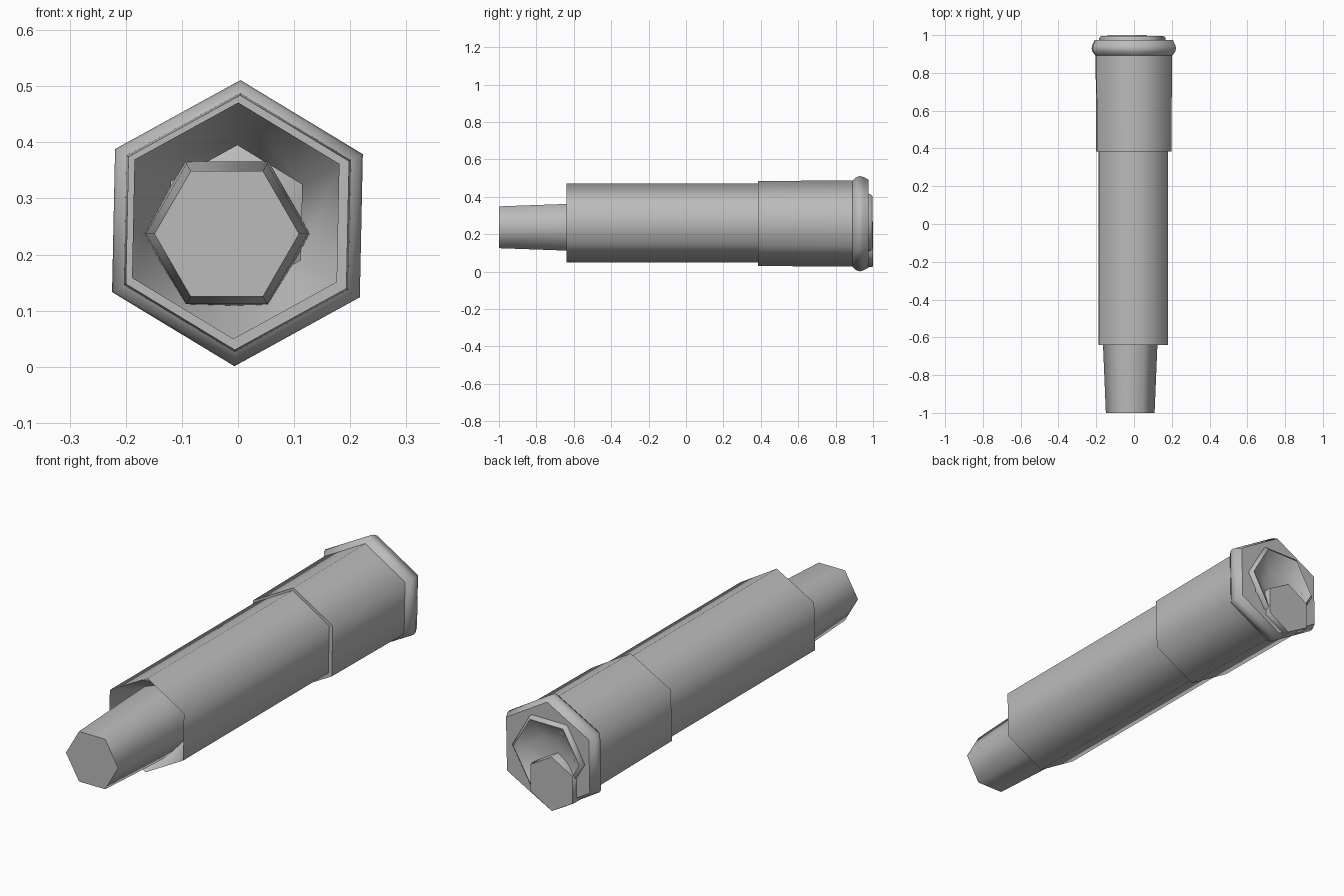
import bpy, bmesh, math

cube = bpy.data.objects.get("Cube")
if cube:
    bpy.data.objects.remove(cube, do_unlink=True)

grey = bpy.data.materials.new("plain grey")
grey.use_nodes = True
colour = (0.5, 0.5, 0.5, 1)
grey.diffuse_color = colour
grey.node_tree.nodes["Principled BSDF"].inputs["Base Color"].default_value = colour


def hex_part(name, profile, centre, turn, cap_start=False, cap_end=False):
    """Hexagonal sections along y; the profile holds (y, radius) pairs."""
    bm = bmesh.new()
    rings = []
    for y, r in profile:
        ring = []
        for i in range(6):
            a = math.radians(turn + 60 * i)
            ring.append(bm.verts.new((centre[0] + r * math.cos(a), y,
                                      centre[1] + r * math.sin(a))))
        rings.append(ring)
    for a, b in zip(rings, rings[1:]):
        for i in range(6):
            j = (i + 1) % 6
            bm.faces.new((a[i], a[j], b[j], b[i]))
    if cap_start:
        bm.faces.new(rings[0][::-1])
    if cap_end:
        bm.faces.new(rings[-1])
    # profiles run front to back on the outside, so turn the winding outward
    bmesh.ops.reverse_faces(bm, faces=bm.faces[:])
    mesh = bpy.data.meshes.new(name)
    bm.to_mesh(mesh)
    bm.free()
    mesh.materials.append(grey)
    obj = bpy.data.objects.new(name, mesh)
    bpy.context.collection.objects.link(obj)
    bpy.ops.object.select_all(action='DESELECT')
    obj.select_set(True)
    bpy.context.view_layer.objects.active = obj
    bpy.ops.object.shade_smooth_by_angle(angle=math.radians(65))
    return obj


UPRIGHT = 88.8  # point up, very slightly rolled

# main barrel with a tapering recess in its front end
hex_part("barrel", [(-0.48, 0.135), (-0.64, 0.211), (0.40, 0.211)],
         (-0.004, 0.26), UPRIGHT)

# tapered plug in the recess, its corners to the sides
hex_part("front_plug", [(-1.0, 0.129), (-0.64, 0.144), (-0.46, 0.149)],
         (-0.02, 0.237), 0, cap_start=True)

# wider sleeve over the rear of the barrel
hex_part("rear_sleeve", [(0.385, 0.2), (0.385, 0.227), (0.90, 0.231)],
         (-0.001, 0.257), UPRIGHT)

# rounded collar with a flat back
hex_part("collar", [(0.885, 0.22), (0.89, 0.231), (0.912, 0.250), (0.93, 0.255),
                    (0.948, 0.250), (0.975, 0.236), (0.975, 0.15)],
         (-0.001, 0.256), UPRIGHT)

# shallow dished cap on the back
hex_part("dished_cap", [(0.965, 0.176), (0.985, 0.176), (0.996, 0.163),
                        (0.988, 0.15), (0.97, 0.12), (0.958, 0.07), (0.955, 0.01)],
         (-0.008, 0.263), 0, cap_end=True)

# small flat plate low on the back
hex_part("back_plate", [(0.95, 0.122), (0.995, 0.122), (1.0, 0.12)],
         (-0.037, 0.147), 90, cap_start=True, cap_end=True)
